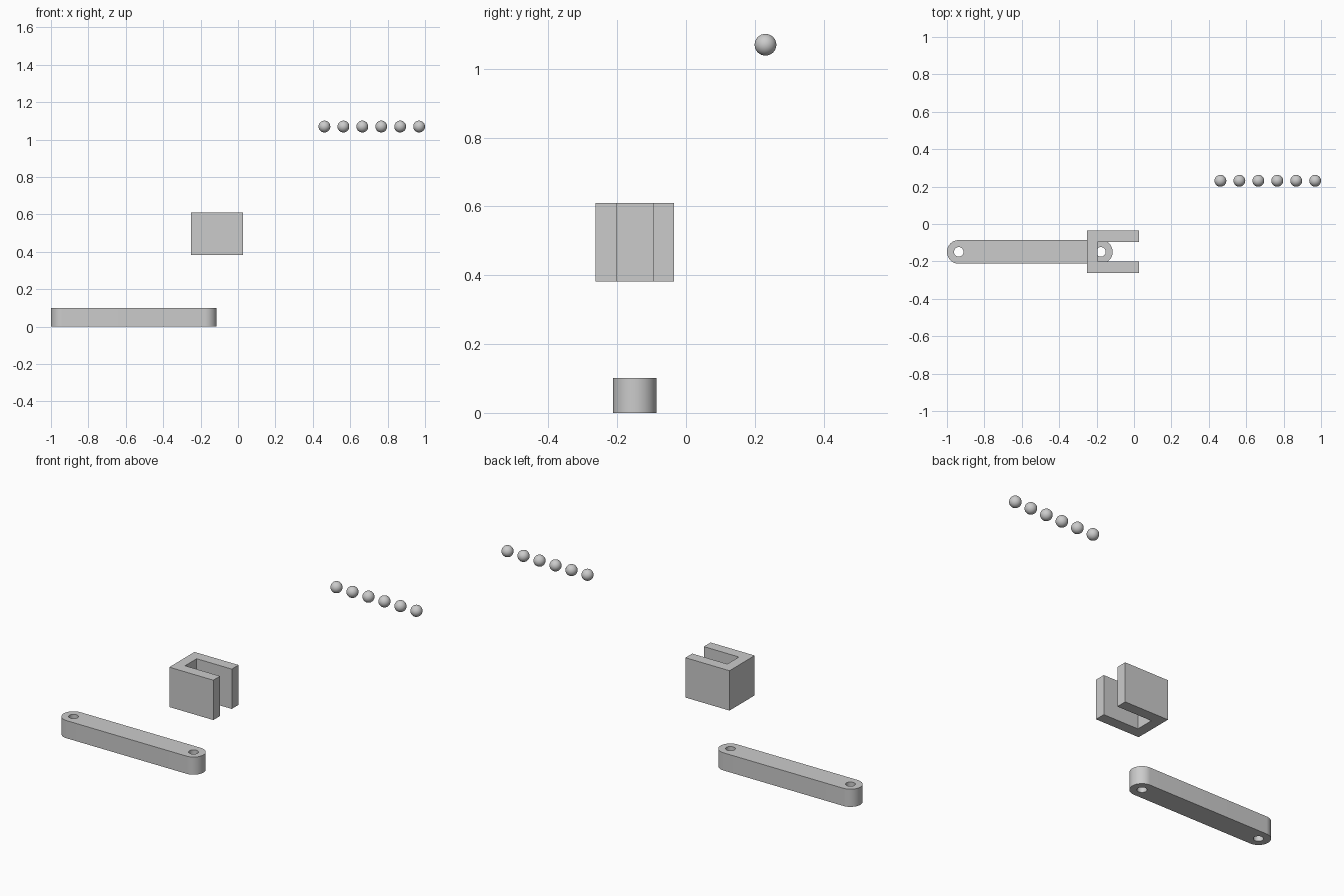
import bpy, bmesh
from math import pi, cos, sin, radians

if "Cube" in bpy.data.objects:
    bpy.data.objects.remove(bpy.data.objects["Cube"])

AXIS_Y = -0.149  # shared centre line of link and clevis


def arc(cx, cy, r, a0, a1, n):
    return [(cx + r * cos(a0 + (a1 - a0) * i / n),
             cy + r * sin(a0 + (a1 - a0) * i / n)) for i in range(n + 1)]


def extrude_profile(name, loops, z0, z1, smooth=False):
    """Fill closed 2D loops (outline, then holes) and extrude to a solid."""
    bm = bmesh.new()
    edges = []
    for loop in loops:
        vs = [bm.verts.new((x, y, z0)) for x, y in loop]
        edges += [bm.edges.new((v, vs[i - 1])) for i, v in enumerate(vs)]
    bmesh.ops.triangle_fill(bm, edges=edges, use_beauty=True)
    ext = bmesh.ops.extrude_face_region(bm, geom=bm.faces[:], use_keep_orig=True)
    top = [g for g in ext["geom"] if isinstance(g, bmesh.types.BMVert)]
    bmesh.ops.translate(bm, verts=top, vec=(0, 0, z1 - z0))
    bmesh.ops.recalc_face_normals(bm, faces=bm.faces[:])
    mesh = bpy.data.meshes.new(name)
    bm.to_mesh(mesh)
    bm.free()
    obj = bpy.data.objects.new(name, mesh)
    bpy.context.collection.objects.link(obj)
    if smooth:
        bpy.ops.object.select_all(action='DESELECT')
        obj.select_set(True)
        bpy.context.view_layer.objects.active = obj
        bpy.ops.object.shade_smooth_by_angle(angle=radians(30))
    return obj


# Link bar: rounded ends with a pin hole at each
xl, xr, r, hole_r = -0.937, -0.177, 0.063, 0.0255
outline = (arc(xr, AXIS_Y, r, -pi / 2, pi / 2, 32)
           + arc(xl, AXIS_Y, r, pi / 2, 3 * pi / 2, 32))
holes = [arc(x, AXIS_Y, hole_r, 0, 2 * pi, 48)[:-1] for x in (xl, xr)]
extrude_profile("link_bar", [outline] + holes, 0, 0.101, smooth=True)

# Clevis: U-shaped block open towards +x
x0, xs, x1 = -0.251, -0.194, 0.028
half, slot = 0.114, 0.0525
upper = [(x0, half), (x1, half), (x1, slot), (xs, slot)]
profile = upper + [(x, -y) for x, y in reversed(upper)]
extrude_profile("clevis", [[(x, AXIS_Y + y) for x, y in profile]], 0.382, 0.61)

# Row of bearing balls
for i in range(6):
    bpy.ops.mesh.primitive_uv_sphere_add(
        segments=32, ring_count=16, radius=0.0316,
        location=(0.462 + i * 0.1013, 0.231, 1.07))
    bpy.context.object.name = f"ball_{i + 1}"
    bpy.ops.object.shade_smooth()
